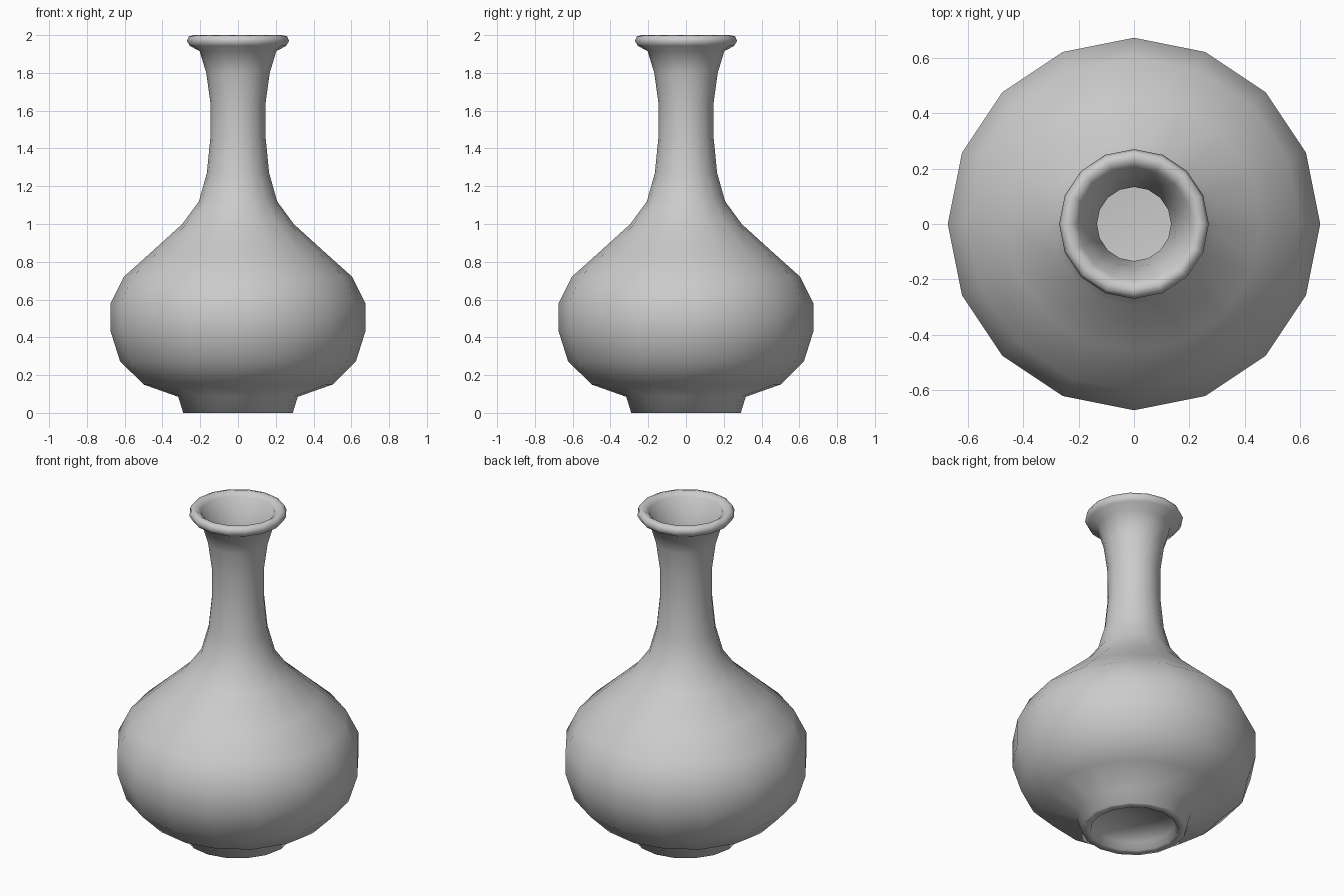
import bpy, bmesh, math

if "Cube" in bpy.data.objects:
    bpy.data.objects.remove(bpy.data.objects["Cube"])

SIDES = 16

# Outer profile (radius, height): foot, belly, shoulder, neck
outer = [(0.24, 0.0), (0.29, 0.0), (0.316, 0.085), (0.50, 0.15), (0.625, 0.275),
         (0.674, 0.43), (0.674, 0.58), (0.605, 0.72), (0.46, 0.85), (0.295, 1.0),
         (0.207, 1.12), (0.165, 1.27), (0.146, 1.46), (0.146, 1.64), (0.168, 1.80),
         (0.203, 1.915)]
# Rolled lip
lip = [(0.255, 1.943), (0.271, 1.97), (0.26, 1.993), (0.235, 2.0), (0.205, 1.975)]
# Thin inner wall follows the outer one, then a dished floor
inner = [(r - 0.012, z) for r, z in reversed(outer[4:15])]
floor = [(0.49, 0.165), (0.30, 0.105), (0.15, 0.09)]
# Hollow underside of the foot, starting at its centre
under = [(0.23, 0.045)]


def lathe(name, profile, bottom_z, floor_z):
    bm = bmesh.new()
    rings = []
    for r, z in profile:
        rings.append([bm.verts.new((r * math.cos(2 * math.pi * i / SIDES),
                                    r * math.sin(2 * math.pi * i / SIDES), z))
                      for i in range(SIDES)])
    for a, b in zip(rings, rings[1:]):
        for i in range(SIDES):
            j = (i + 1) % SIDES
            bm.faces.new((a[i], a[j], b[j], b[i]))
    # Close both ends with fans
    for ring, z, flip in ((rings[0], bottom_z, True), (rings[-1], floor_z, False)):
        centre = bm.verts.new((0, 0, z))
        for i in range(SIDES):
            j = (i + 1) % SIDES
            tri = (ring[i], ring[j], centre)
            bm.faces.new(tri[::-1] if flip else tri)
    bmesh.ops.recalc_face_normals(bm, faces=bm.faces)
    for f in bm.faces:
        f.smooth = True
    mesh = bpy.data.meshes.new(name)
    bm.to_mesh(mesh)
    bm.free()
    obj = bpy.data.objects.new(name, mesh)
    bpy.context.collection.objects.link(obj)
    return obj


lathe("vase", under + outer + lip + inner + floor, 0.045, 0.085)
